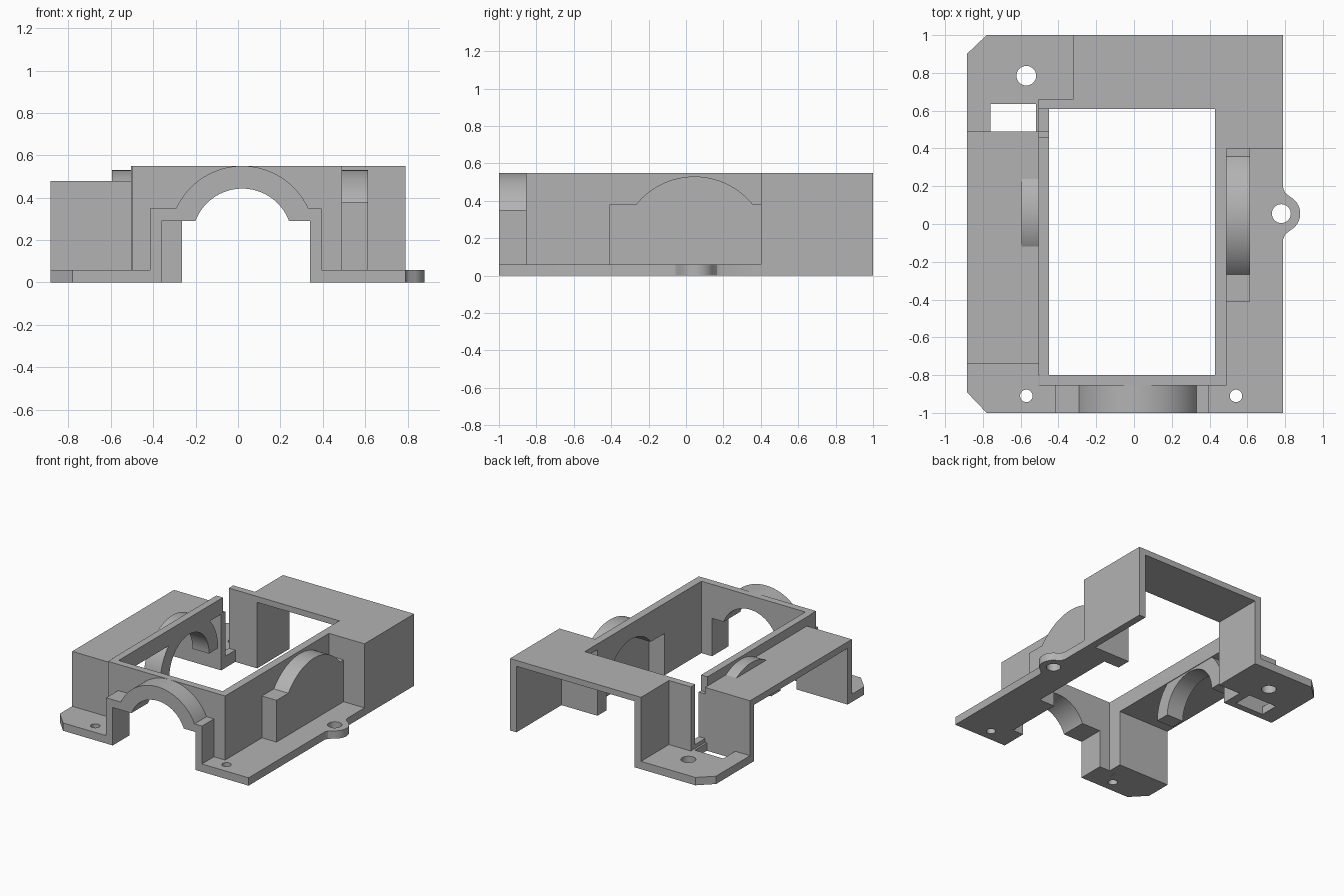
import bpy, bmesh, math

cube = bpy.data.objects.get("Cube")
if cube:
    bpy.data.objects.remove(cube, do_unlink=True)

grey = bpy.data.materials.new("plain grey")
grey.use_nodes = True
grey.diffuse_color = (0.45, 0.45, 0.45, 1)
grey.node_tree.nodes["Principled BSDF"].inputs["Base Color"].default_value = grey.diffuse_color

TOP, FLANGE, WALL, LEDGE = 0.55, 0.06, 0.055, 0.48


def prism(name, pts, axis, lo, hi):
    """Extrude a 2D outline along one axis, from lo to hi."""
    place = {"x": lambda a, b, d: (d, a, b),
             "y": lambda a, b, d: (a, d, b),
             "z": lambda a, b, d: (a, b, d)}[axis]
    bm = bmesh.new()
    face = bm.faces.new([bm.verts.new(place(a, b, lo)) for a, b in pts])
    out = bmesh.ops.extrude_face_region(bm, geom=[face])
    new = [v for v in out["geom"] if isinstance(v, bmesh.types.BMVert)]
    bmesh.ops.translate(bm, verts=new, vec=place(0, 0, hi - lo))
    bmesh.ops.recalc_face_normals(bm, faces=bm.faces)
    mesh = bpy.data.meshes.new(name)
    bm.to_mesh(mesh)
    bm.free()
    mesh.materials.append(grey)
    obj = bpy.data.objects.new(name, mesh)
    bpy.context.collection.objects.link(obj)
    return obj


def box(name, x0, x1, y0, y1, z0, z1):
    return prism(name, [(x0, y0), (x1, y0), (x1, y1), (x0, y1)], "z", z0, z1)


def arc(c, h, r, start, end, n=32):
    """Points on a circle, angles in radians."""
    return [(c + r * math.cos(start + (end - start) * i / n),
             h + r * math.sin(start + (end - start) * i / n)) for i in range(n + 1)]


def arch(left, right, shoulder, c, h, r):
    """Path from lower left, over shoulders and arc, to lower right."""
    a = math.asin((shoulder - h) / r)
    return [(left, 0), (left, shoulder)] + arc(c, h, r, math.pi - a, a) + [(right, shoulder), (right, 0)]


def smooth(obj):
    bpy.ops.object.select_all(action="DESELECT")
    obj.select_set(True)
    bpy.context.view_layer.objects.active = obj
    bpy.ops.object.shade_smooth_by_angle(angle=math.radians(25))


def drill(obj, holes):
    """Cut round holes (x, y, radius) through a flange."""
    for x, y, r in holes:
        cutter = prism("hole_cutter", arc(x, y, r, 0, math.tau)[:-1], "z", -0.1, 0.2)
        mod = obj.modifiers.new("hole", "BOOLEAN")
        mod.operation, mod.solver, mod.object = "DIFFERENCE", "EXACT", cutter
        bpy.context.view_layer.objects.active = obj
        bpy.ops.object.modifier_apply(modifier=mod.name)
        bpy.data.objects.remove(cutter, do_unlink=True)


# Front wall and the collar in front of it share one arched opening
front_hole = arch(-0.36, 0.34, 0.29, 0.02, 0.207, 0.236)
smooth(prism("front_wall", front_hole + [(0.49, 0), (0.49, TOP), (-0.5, TOP), (-0.5, 0)], "y", -0.855, -0.8))
collar = arch(-0.415, 0.395, 0.35, 0.02, 0.207, 0.343)
smooth(prism("front_collar", front_hole + collar[::-1], "y", -1, -0.855))

# Left side wall with a closed bearing pocket bulging outward
pocket = arch(-0.355, 0.345, 0.32, 0.045, 0.13, 0.30)
shell = arch(-0.41, 0.4, 0.38, 0.045, 0.13, 0.40)
smooth(prism("left_wall", pocket + [(0.4, 0), (0.4, TOP), (-0.8, TOP), (-0.8, 0)], "x", 0.43, 0.49))
smooth(prism("left_bearing_ring", pocket + shell[::-1], "x", 0.49, 0.56))
smooth(prism("left_bearing_cap", shell, "x", 0.56, 0.613))

# Left flange with a pocket notch and a rounded ear
ear = [(0.79, -0.08), (0.8, -0.055)] + arc(0.78, 0.055, 0.1, -1.05, 1.05) + [(0.8, 0.165), (0.79, 0.19)]
left_flange = prism("left_flange", [(0.395, -1), (0.79, -1)] + ear + [
    (0.79, 0.4), (0.49, 0.4), (0.49, 0.345), (0.56, 0.345), (0.56, -0.355),
    (0.49, -0.355), (0.49, -0.855), (0.395, -0.855)], "z", 0, FLANGE)
drill(left_flange, [(0.78, 0.055, 0.05), (0.54, -0.91, 0.033)])
smooth(left_flange)

# Rear bridge: top plate on thin walls, open behind and below
prism("rear_top_plate", [(-0.32, 0.61), (0.43, 0.61), (0.43, 0.4), (0.79, 0.4), (0.79, 1), (-0.32, 1)],
      "z", TOP - 0.045, TOP)
box("rear_left_wall", 0.79 - WALL, 0.79, 0.4, 1, 0, TOP)
box("rear_front_wall", 0.43, 0.79 - WALL, 0.4, 0.4 + WALL, 0, TOP)
box("rear_right_wall", -0.32, -0.265, 0.61, 1, 0, TOP)
box("rear_corner_wall", -0.505, -0.32, 0.61, 0.663, 0, TOP)

# Right ledge: raised lip, plate and end walls, open at the side and below
box("right_lip", -0.505, -0.45, -0.8, 0.46, LEDGE - 0.05, TOP)
box("right_lip_post", -0.505, -0.45, -0.8, -0.69, 0, LEDGE - 0.05)
box("right_sill", -0.505, -0.45, 0.46, 0.61, 0, 0.09)
box("right_ledge_plate", -0.885, -0.505, -0.74, 0.49, LEDGE - 0.05, LEDGE)
box("right_ledge_front_wall", -0.885, -0.505, -0.74, -0.69, 0, LEDGE - 0.05)
box("right_ledge_rear_wall", -0.885, -0.45, 0.44, 0.49, 0, LEDGE - 0.05)
ring = arc(0.06, 0.18, 0.35, math.pi, 0) + arc(0.06, 0.18, 0.24, 0, math.pi)
smooth(prism("right_bearing_ring", ring, "x", -0.595, -0.455))

# Right flanges with chamfered corners
front_flange = prism("right_front_flange", [
    (-0.415, -1), (-0.415, -0.855), (-0.505, -0.855), (-0.505, -0.74),
    (-0.885, -0.74), (-0.885, -0.89), (-0.78, -1)], "z", 0, FLANGE)
drill(front_flange, [(-0.57, -0.91, 0.033)])
smooth(front_flange)
rear_flange = prism("right_rear_flange", [
    (-0.32, 1), (-0.78, 1), (-0.885, 0.9), (-0.885, 0.49), (-0.76, 0.49), (-0.76, 0.635),
    (-0.52, 0.635), (-0.52, 0.49), (-0.505, 0.49), (-0.505, 0.663), (-0.32, 0.663)], "z", 0, FLANGE)
drill(rear_flange, [(-0.57, 0.785, 0.052)])
smooth(rear_flange)
